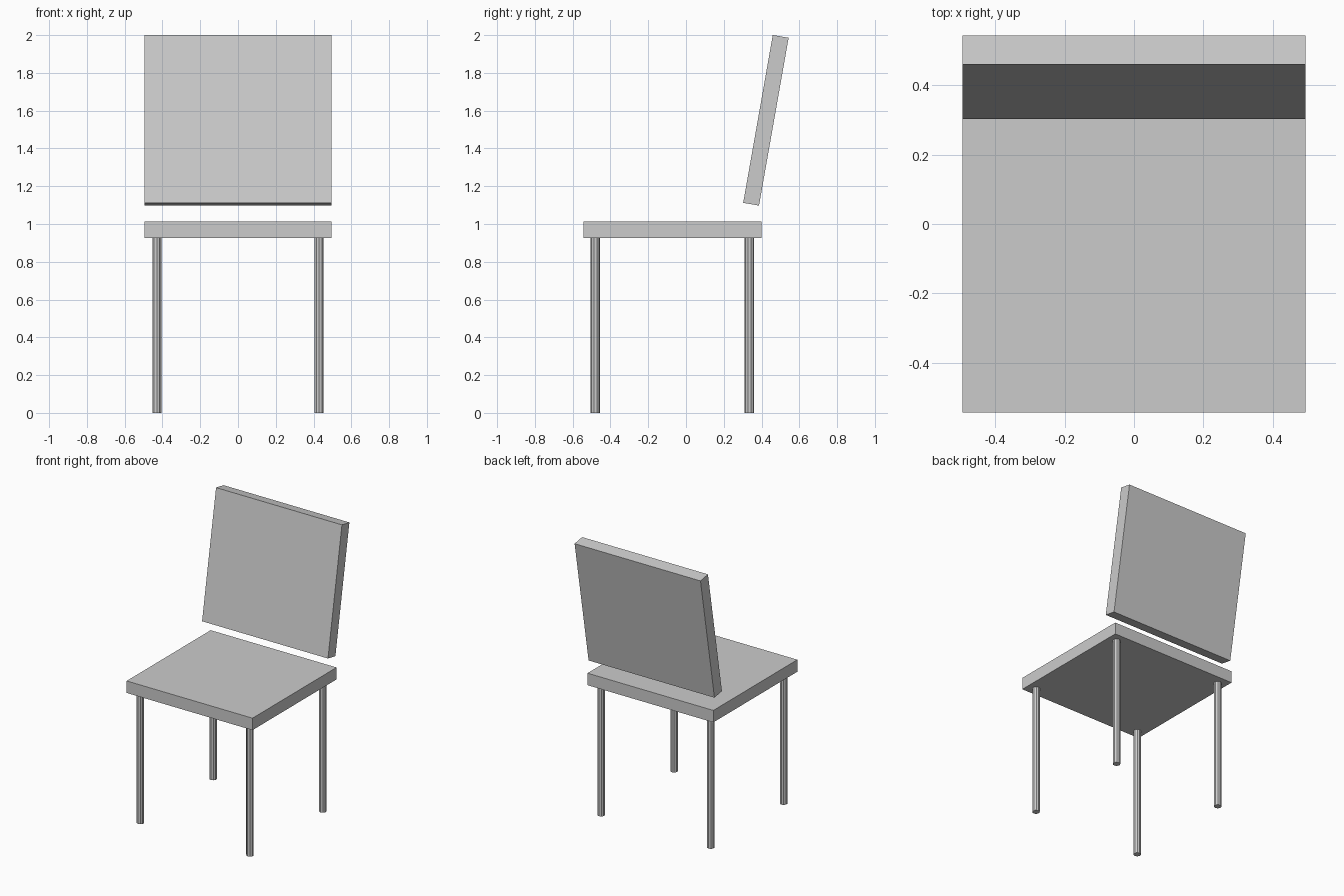
import bpy
import math

if "Cube" in bpy.data.objects:
    bpy.data.objects.remove(bpy.data.objects["Cube"])

SEAT_Y = -0.072      # seat centre, front to back
SEAT_BOTTOM = 0.927
THICK = 0.085        # shared by the seat and the backrest
WIDTH = 0.988


def box(name, size, location, tilt=0.0):
    bpy.ops.mesh.primitive_cube_add(size=1, location=location,
                                    rotation=(tilt, 0, 0))
    ob = bpy.context.object
    ob.name = name
    ob.scale = size
    bpy.ops.object.transform_apply(location=False, rotation=False, scale=True)
    return ob


# Flat square seat
box("seat", (WIDTH, 0.942, THICK), (0, SEAT_Y, SEAT_BOTTOM + THICK / 2))

# Backrest floating above the rear edge, leaning back
box("backrest", (WIDTH, THICK, 0.902), (0, 0.423, 1.549), math.radians(-10))

# Four thin ten-sided legs
for row, sy in (("front", -1), ("back", 1)):
    for side, sx in (("left", -1), ("right", 1)):
        bpy.ops.mesh.primitive_cylinder_add(
            vertices=10, radius=0.025, depth=SEAT_BOTTOM,
            location=(sx * 0.43, SEAT_Y + sy * 0.408, SEAT_BOTTOM / 2))
        bpy.context.object.name = f"{row}_{side}_leg"
